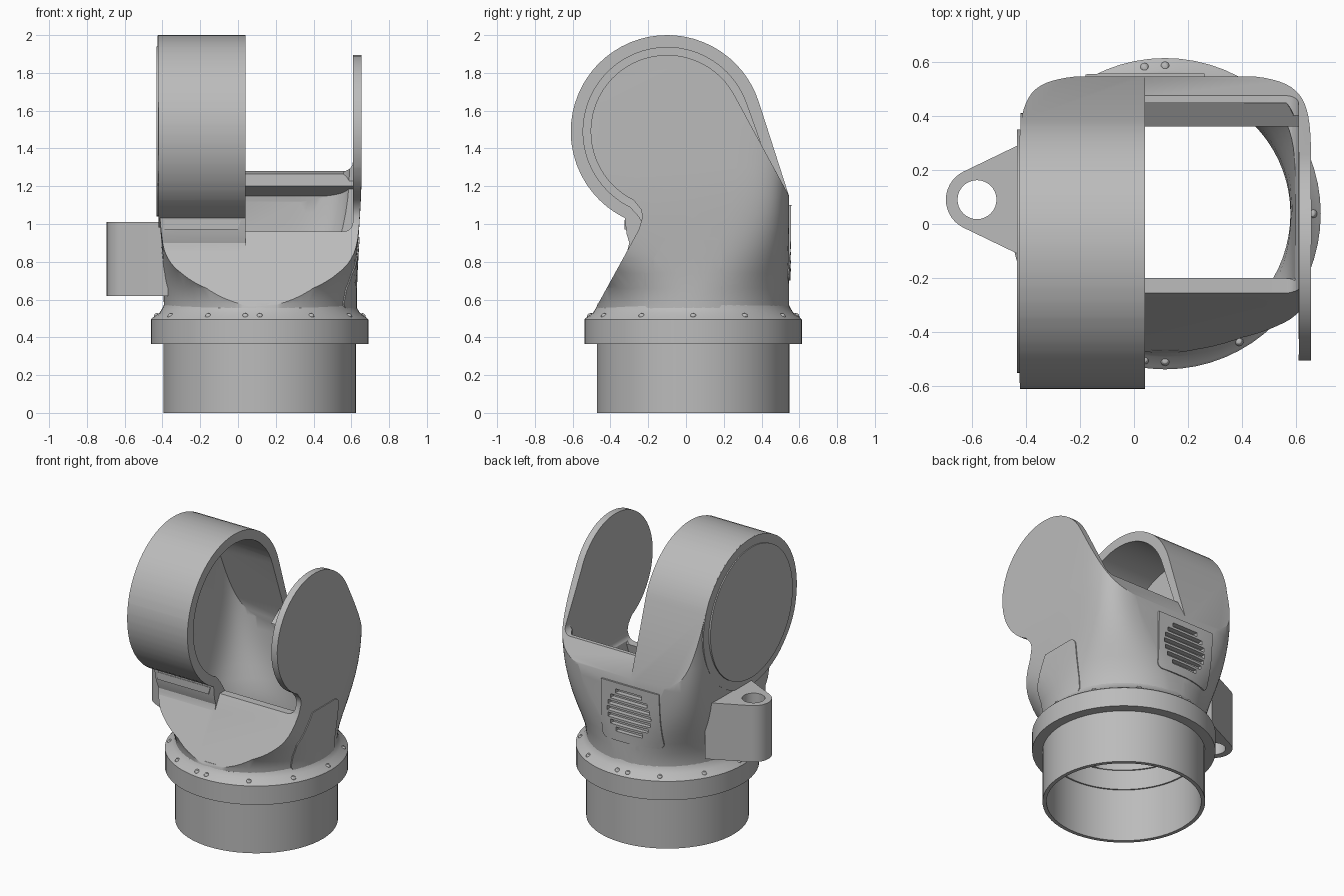
import bpy, bmesh
from math import sin, cos, pi, radians, atan2, acos, hypot, sqrt, copysign
from mathutils import Vector, Matrix

if "Cube" in bpy.data.objects:
    bpy.data.objects.remove(bpy.data.objects["Cube"])

CX, CY = 0.115, 0.038         # axis of the tube
DY, DZ = -0.1, 1.49           # axis of the drum

grey = bpy.data.materials.new("plain_grey")
grey.use_nodes = True
grey.diffuse_color = (0.5, 0.5, 0.5, 1)
grey.node_tree.nodes["Principled BSDF"].inputs["Base Color"].default_value = (0.5, 0.5, 0.5, 1)


def make(name, bm):
    bmesh.ops.recalc_face_normals(bm, faces=bm.faces)
    me = bpy.data.meshes.new(name)
    bm.to_mesh(me)
    bm.free()
    ob = bpy.data.objects.new(name, me)
    bpy.context.collection.objects.link(ob)
    me.materials.append(grey)
    return ob


def prism(name, pts, axis, lo, hi):
    """Extrude a 2D outline along an axis."""
    bm = bmesh.new()
    put = {"x": lambda a, b: (lo, a, b), "y": lambda a, b: (a, lo, b), "z": lambda a, b: (a, b, lo)}[axis]
    face = bm.faces.new([bm.verts.new(put(a, b)) for a, b in pts])
    ext = bmesh.ops.extrude_face_region(bm, geom=[face])
    vec = Vector([(hi - lo) * (axis == k) for k in "xyz"])
    bmesh.ops.translate(bm, vec=vec, verts=[v for v in ext["geom"] if isinstance(v, bmesh.types.BMVert)])
    return make(name, bm)


def combine(target, cutter, op):
    """Apply a boolean and throw the cutter away."""
    mod = target.modifiers.new("cut", "BOOLEAN")
    mod.operation, mod.object, mod.solver = op, cutter, "EXACT"
    bpy.context.view_layer.update()
    me = bpy.data.meshes.new_from_object(target.evaluated_get(bpy.context.evaluated_depsgraph_get()))
    target.modifiers.clear()
    target.data = me
    bpy.data.objects.remove(cutter)
    return target


def arc(cx, cy, r, a0, a1, n):
    return [(cx + r * cos(radians(a0 + (a1 - a0) * i / n)),
             cy + r * sin(radians(a0 + (a1 - a0) * i / n))) for i in range(n + 1)]


def circle(cx, cy, r, n=48):
    return arc(cx, cy, r, 0, 360, n)[:-1]


def lathe(name, profile, n=64):
    """Closed ring section turned about the tube axis."""
    bm = bmesh.new()
    rings = [[bm.verts.new((CX + r * cos(2 * pi * i / n), CY + r * sin(2 * pi * i / n), z))
              for i in range(n)] for r, z in profile]
    for k, a in enumerate(rings):
        b = rings[(k + 1) % len(rings)]
        for i in range(n):
            j = (i + 1) % n
            bm.faces.new((a[i], a[j], b[j], b[i]))
    return make(name, bm)


def loft(inset, z0=0.5, n=72):
    """Round base growing into a rounded square."""
    bm = bmesh.new()
    rings = []
    for z in [z0] + [0.58 + 0.08 * k for k in range(10)] + [2.2]:
        t = min(max((z - 0.58) / 0.72, 0), 1)
        t = t * t * (3 - 2 * t)
        e = 2 / (2 + 4 * t)
        hx, back, front = 0.508 + 0.032 * t - inset, 0.51 + 0.004 * t - inset, 0.515 + 0.6 * t - inset
        ring = []
        for i in range(n):
            c, s = cos(2 * pi * i / n), sin(2 * pi * i / n)
            x = copysign(abs(c) ** e, c) * hx
            y = copysign(abs(s) ** e, s) * (back if s > 0 else front)
            ring.append(bm.verts.new((CX + x, CY + y, z)))
        rings.append(ring)
    for a, b in zip(rings, rings[1:]):
        for i in range(n):
            bm.faces.new((a[i], a[(i + 1) % n], b[(i + 1) % n], b[i]))
    bm.faces.new(rings[0])
    bm.faces.new(rings[-1])
    return make("loft", bm)


def side_outline(r, front, by, bz, bottom):
    """Round head, tangent back line, chopped front."""
    dy, dz = by - DY, bz - DZ
    start = (atan2(dz, dy) + acos(r / hypot(dy, dz))) * 180 / pi
    return arc(DY, DZ, r, start, 244, 36) + front + [(front[-1][0], bottom), (by, bottom), (by, bz)]


# Main body: left arm half, drum half, drum
arm_front = [(-0.24, 1.08), (-0.23, 1.04), (-0.25, 0.97), (-0.31, 0.86), (-0.475, 0.56)]
drum_front = [(-0.315, 0.95), (-0.3, 0.9), (-0.31, 0.86), (-0.475, 0.56)]
body = combine(loft(0), prism("p", side_outline(0.405, arm_front, 0.545, 1.15, 0.4), "x", 0, 0.8), "INTERSECT")
saddle = combine(loft(0), prism("p", side_outline(0.51, drum_front, 0.545, 1.15, 0.4), "x", -0.6, 0.04), "INTERSECT")
combine(body, saddle, "UNION")
combine(body, prism("drum", circle(DY, DZ, 0.51, 64), "x", -0.42, 0.04), "UNION")
body.name = "forked_body"

# Hollow inside and the open slot between the arms
inner_front = [(-0.25, 1.04), (-0.2, 0.96), (-0.22, 0.87), (-0.4, 0.56)]
cavity = combine(loft(0.045, 0.45), prism("p", side_outline(0.445, inner_front, 0.505, 1.12, 0.4), "x", -0.375, 0.7),
                 "INTERSECT")
combine(body, cavity, "DIFFERENCE")
for z, y0, y1 in ((0.96, -1.2, 0.4), (1.28, 0.3, 1)):
    slot = [(0.04, z)] + arc(0.558, z + 0.05, 0.05, -90, 0, 6) + [(0.608, 2.3), (0.04, 2.3)]
    combine(body, prism("slot", slot, "y", y0, y1), "DIFFERENCE")

# Thick lip on top of the rear wall, trimmed to the body
lip = combine(loft(0.02), prism("p", [(0.51, 1.19), (0.475, 1.28), (0.36, 1.2), (0.515, 1.14)], "x", 0.0, 0.615),
              "INTERSECT")
lip.name = "rear_lip"

# Raised panels that follow the body surface
def panel(name, outline, axis, lo, hi):
    ob = combine(loft(-0.006), prism("p", outline, axis, lo, hi), "INTERSECT")
    combine(ob, loft(0.02, 0.45), "DIFFERENCE")
    ob.name = name
    return ob


side_panel = panel("side_panel", arc(-0.18, 0.585, 0.04, 180, 270, 5) + arc(0.15, 0.585, 0.04, 270, 360, 5)
                   + arc(0.14, 0.88, 0.05, 0, 90, 5) + [(-0.1, 0.93), (-0.22, 0.74)], "x", 0.4, 0.8)
vent_panel = panel("vent_panel", arc(-0.14, 0.74, 0.04, 180, 270, 5) + arc(0.22, 0.74, 0.04, 270, 360, 5)
                   + [(0.26, 1.1), (-0.18, 1.1)], "y", 0.4, 0.8)

# Slatted round vent at the back, cut part way into the wall
VX, VZ, VR = 0.05, 0.91, 0.165
for k in range(7):
    z = VZ + (k - 3) * 0.044
    w = sqrt(VR ** 2 - (z - VZ) ** 2)
    bar = [(VX - w, z - 0.014), (VX + w, z - 0.014), (VX + w, z + 0.014), (VX - w, z + 0.014)]
    for ob in (body, vent_panel):
        combine(ob, prism("bar", bar, "y", 0.522, 0.8), "DIFFERENCE")

# Drum details
cap = prism("drum_cap", circle(DY, DZ, 0.45, 64), "x", -0.432, -0.4)
ledge = prism("drum_ledge", [(-0.39, 0.97), (0.0, 0.97), (0.015, 1.02), (-0.39, 1.02)], "y", -0.325, -0.27)

# Tube and flange
tube = lathe("base_tube", [(0.51, 0), (0.51, 0.4), (0.485, 0.4), (0.485, 0)])
flange = lathe("flange", [(0.575, 0.365), (0.575, 0.495), (0.565, 0.505), (0.53, 0.53), (0.512, 0.56),
                          (0.505, 0.58), (0.475, 0.58), (0.475, 0.365)])

# Rivets on the flange, doubled at front and back
bm = bmesh.new()
for a in [30 * i for i in range(12)] + [98, 262]:
    d = Vector((cos(radians(a)), sin(radians(a)), 0))
    bmesh.ops.create_uvsphere(bm, u_segments=10, v_segments=6, radius=0.018,
                              matrix=Matrix.Translation(Vector((CX, CY, 0.51)) + d * 0.544))
rivets = make("rivets", bm)

# Side lug with its through hole
lug = prism("side_lug", [(-0.37, -0.14), (-0.37, 0.32), (-0.43, 0.29)]
            + arc(-0.58, 0.09, 0.115, 116, 244, 14) + [(-0.43, -0.11)], "z", 0.62, 1.01)
combine(lug, prism("hole", circle(-0.58, 0.09, 0.072, 32), "z", 0.5, 1.1), "DIFFERENCE")

# Smooth shading with sharp edges kept
bpy.ops.object.select_all(action="DESELECT")
for ob in (body, lip, side_panel, vent_panel, cap, ledge, tube, flange, rivets, lug):
    ob.select_set(True)
bpy.context.view_layer.objects.active = body
bpy.ops.object.shade_smooth_by_angle(angle=radians(30))
